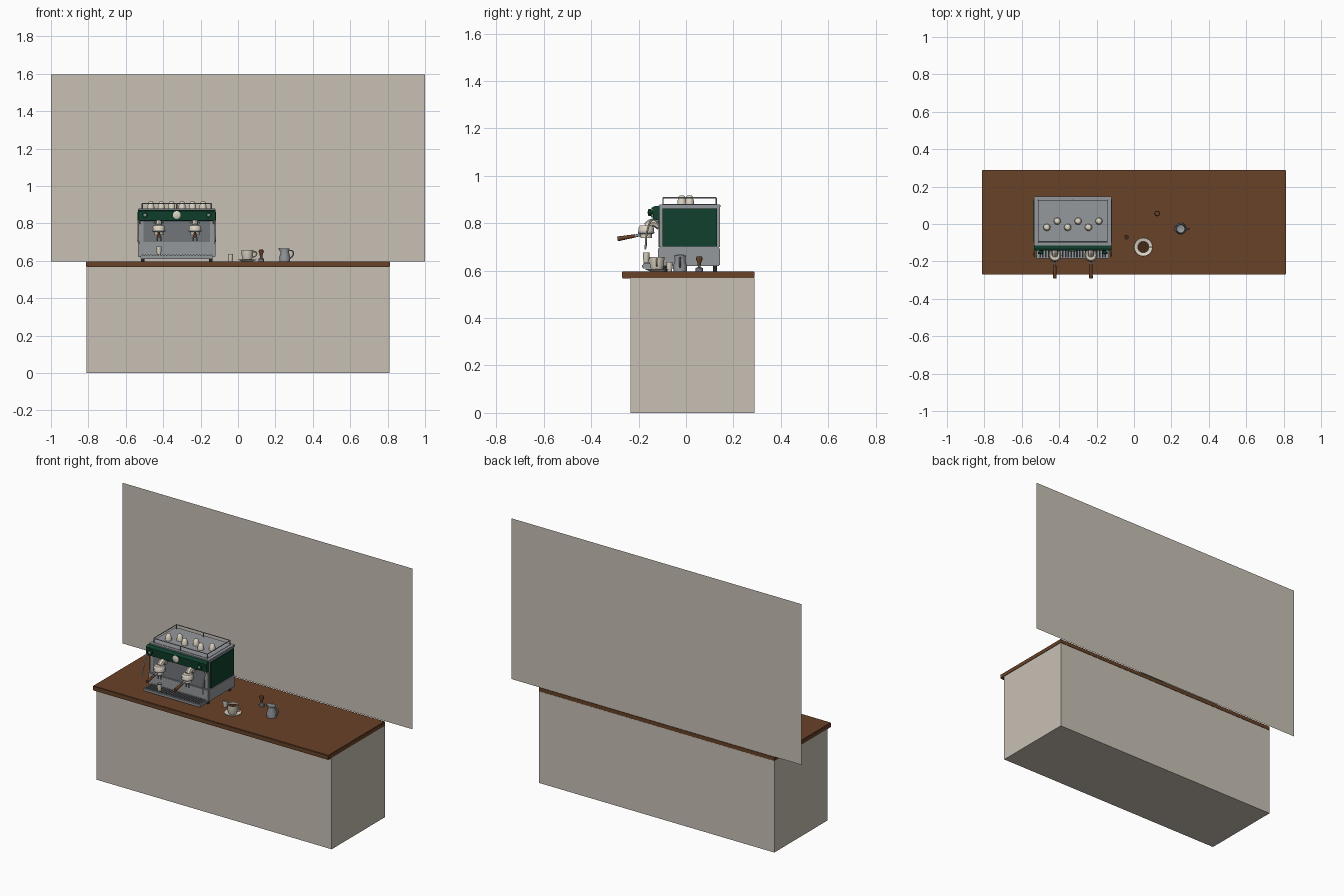
import bpy, bmesh, math
from mathutils import Vector

if "Cube" in bpy.data.objects:
    bpy.data.objects.remove(bpy.data.objects["Cube"])


def material(name, r, g, b):
    m = bpy.data.materials.new(name)
    m.diffuse_color = (r, g, b, 1)
    m.use_nodes = True
    m.node_tree.nodes["Principled BSDF"].inputs["Base Color"].default_value = m.diffuse_color
    return m


PLASTER = material("warm plaster", 0.58, 0.53, 0.46)
WOOD = material("brown wood", 0.138, 0.054, 0.021)
STEEL = material("steel", 0.30, 0.315, 0.335)
SHADE = material("dark steel", 0.17, 0.18, 0.195)
GREEN = material("deep green", 0.005, 0.051, 0.026)
CREAM = material("cream", 0.72, 0.66, 0.55)
DARK = material("near black", 0.02, 0.022, 0.022)
COFFEE = material("coffee", 0.06, 0.022, 0.008)


def add(name, mesh, mat, smooth=False):
    ob = bpy.data.objects.new(name, mesh)
    bpy.context.collection.objects.link(ob)
    mesh.materials.clear()
    mesh.materials.append(mat)
    if smooth:
        bpy.ops.object.select_all(action='DESELECT')
        ob.select_set(True)
        bpy.context.view_layer.objects.active = ob
        bpy.ops.object.shade_smooth_by_angle(angle=math.radians(40))
    return ob


def box(name, x, y, z, mat, bevel=0):
    bm = bmesh.new()
    bmesh.ops.create_cube(bm, size=1)
    for v in bm.verts:
        for i, (lo, hi) in enumerate((x, y, z)):
            v.co[i] = lo if v.co[i] < 0 else hi
    if bevel:
        bmesh.ops.bevel(bm, geom=bm.edges[:], offset=bevel, segments=2, affect='EDGES')
    me = bpy.data.meshes.new(name)
    bm.to_mesh(me)
    bm.free()
    return add(name, me, mat)


def lathe(name, profile, loc, mat, axis=(0, 0, 1), n=24):
    """Turn (radius, height) points around an axis."""
    bm = bmesh.new()
    vs = [bm.verts.new((r, 0, h)) for r, h in profile]
    es = [bm.edges.new(p) for p in zip(vs, vs[1:])]
    bmesh.ops.spin(bm, geom=vs + es, cent=(0, 0, 0), axis=(0, 0, 1),
                   angle=math.tau, steps=n, use_duplicate=False)
    bmesh.ops.remove_doubles(bm, verts=bm.verts[:], dist=1e-5)
    bmesh.ops.recalc_face_normals(bm, faces=bm.faces[:])
    q = Vector((0, 0, 1)).rotation_difference(Vector(axis))
    for v in bm.verts:
        v.co = q @ v.co + Vector(loc)
    me = bpy.data.meshes.new(name)
    bm.to_mesh(me)
    bm.free()
    return add(name, me, mat, True)


def rod(name, a, b, r, mat, r2=None, n=16):
    d = Vector(b) - Vector(a)
    r2 = r if r2 is None else r2
    return lathe(name, [(0, 0), (r, 0), (r2, d.length), (0, d.length)], a, mat, d.normalized(), n)


def tube(name, pts, r, mat, closed=False, smooth=True):
    cu = bpy.data.curves.new(name, 'CURVE')
    cu.dimensions = '3D'
    cu.bevel_depth, cu.bevel_resolution, cu.resolution_u = r, 2, 6
    cu.use_fill_caps = True
    sp = cu.splines.new('BEZIER' if smooth else 'POLY')
    if smooth:
        sp.bezier_points.add(len(pts) - 1)
        for p, co in zip(sp.bezier_points, pts):
            p.co = co
            p.handle_left_type = p.handle_right_type = 'AUTO'
    else:
        sp.points.add(len(pts) - 1)
        for p, co in zip(sp.points, pts):
            p.co = (*co, 1)
    sp.use_cyclic_u = closed
    tmp = bpy.data.objects.new(name + "_path", cu)
    bpy.context.collection.objects.link(tmp)
    deps = bpy.context.evaluated_depsgraph_get()
    me = bpy.data.meshes.new_from_object(tmp.evaluated_get(deps))
    bpy.data.objects.remove(tmp)
    return add(name, me, mat, True)


def prism(name, profile, x, mat):
    """Extrude a (y, z) outline along x."""
    bm = bmesh.new()
    f = bm.faces.new([bm.verts.new((x[0], py, pz)) for py, pz in profile])
    new = bmesh.ops.extrude_face_region(bm, geom=[f])['geom']
    bmesh.ops.translate(bm, vec=(x[1] - x[0], 0, 0),
                        verts=[v for v in new if isinstance(v, bmesh.types.BMVert)])
    bmesh.ops.recalc_face_normals(bm, faces=bm.faces[:])
    me = bpy.data.meshes.new(name)
    bm.to_mesh(me)
    bm.free()
    return add(name, me, mat)


# Room: single-sided wall sheet, cabinet and worktop
wall = bpy.data.meshes.new("back_wall")
wall.from_pydata([(-1, .29, .597), (1, .29, .597), (1, .29, 1.597), (-1, .29, 1.597)], [], [(0, 1, 2, 3)])
add("back_wall", wall, PLASTER)
box("cabinet", (-.81, .81), (-.235, .288), (0, .57), PLASTER)
TOP = .597
box("worktop", (-.812, .812), (-.27, .289), (.568, TOP), WOOD, .003)

# Machine housing
X0, X1, XC = -.535, -.12, -.3275
box("machine_base", (X0, X1), (-.118, .143), (.62, .698), STEEL, .004)
box("machine_body", (X0 + .004, X1 - .004), (-.112, .143), (.696, .872), STEEL, .004)
box("front_panel", (X0 + .03, X1 - .03), (-.116, -.11), (.70, .815), SHADE)
box("top_plate", (X0, X1), (-.115, .147), (.868, .879), STEEL, .003)
box("cup_tray", (X0 + .022, X1 - .022), (-.095, .127), (.878, .881), STEEL)
for side, x in (("left", X0), ("right", X1)):
    box(side + "_side_panel", (x - .003, x + .003), (-.10, .13), (.702, .862), GREEN)
    for y in (-.09, .122):
        rod("foot", (XC + (x - XC) * .88, y, TOP), (XC + (x - XC) * .88, y, .622), .009, DARK)

# Control band with badge, knobs and buttons
prism("control_band", [(-.112, .812), (-.138, .815), (-.143, .866), (-.132, .873), (-.112, .873)],
      (X0, X1), GREEN)
lathe("round_badge", [(0, 0), (.021, 0), (.021, .006), (.016, .009), (0, .009)],
      (XC, -.139, .845), CREAM, (0, -1, 0))
for x in (-.498, -.157):
    lathe("steam_knob", [(0, 0), (.008, 0), (.008, .008), (.015, .008), (.015, .02), (0, .022)],
          (x, -.139, .845), GREEN, (0, -1, 0), 12)
    lathe("knob_cap", [(0, 0), (.007, 0), (0, .003)], (x, -.160, .845), STEEL, (0, -1, 0), 12)
GROUPS = (-.423, -.23)
for gx in GROUPS:
    for i in range(4):
        bx = gx - .0225 + i * .015
        box("button", (bx - .005, bx + .005), (-.119, -.115), (.80, .808), GREEN)

# Rail round the cup tray
rx, ry = (-.512, -.143), (-.097, .127)
corners = [(rx[0], ry[0]), (rx[1], ry[0]), (rx[1], ry[1]), (rx[0], ry[1])]
tube("cup_rail", [(x, y, .907) for x, y in corners], .003, STEEL, True, False)
for x, y in corners + [(XC, ry[0]), (XC, ry[1])]:
    rod("rail_post", (x, y, .878), (x, y, .907), .003, STEEL, n=8)

# Upturned cups on the tray
for i in range(6):
    lathe("stacked_cup", [(.019, 0), (.018, .014), (.012, .034), (.009, .036), (0, .036)],
          (-.466 + i * .0557, -.018 if i % 2 == 0 else .015, .881), CREAM, n=16)

# Brew groups, filter holders and spouts
for gx in GROUPS:
    tube("group_neck", [(gx, -.112, .79), (gx, -.14, .803), (gx, -.168, .785)], .017, CREAM)
    lathe("group_head", [(0, 0), (.024, 0), (.024, .016), (.032, .018), (.033, .042), (.026, .052), (0, .054)],
          (gx, -.168, .738), CREAM)
    lathe("group_collar", [(.0335, 0), (.0345, .002), (.0345, .006), (.0335, .008)],
          (gx, -.168, .757), STEEL)
    rod("holder_neck", (gx, -.19, .752), (gx, -.222, .745), .006, STEEL)
    rod("holder_handle", (gx, -.215, .747), (gx, -.289, .734), .007, WOOD, .010)
    for s in (-1, 1):
        tube("spout", [(gx, -.168, .738), (gx + s * .008, -.168, .728), (gx + s * .009, -.168, .705)], .004, STEEL)

# Steam wands on both sides
for s in (-1, 1):
    x = XC + s * .196
    tube("steam_wand", [(x, -.115, .80), (x + s * .008, -.14, .815), (x + s * .01, -.16, .78), (x + s * .008, -.172, .69)],
         .004, CREAM)

# Drip tray with slats
box("drip_tray", (-.522, -.133), (-.185, -.11), (.610, .628), STEEL, .003)
box("drip_well", (-.514, -.141), (-.179, -.117), (.627, .630), DARK)
for i in range(25):
    x = -.510 + i * .0152
    box("tray_slat", (x - .0035, x + .0035), (-.18, -.116), (.629, .634), STEEL)


def cup(name, x, y, z, r, h, mat, fill):
    """Open tapered vessel with a filled surface."""
    lathe(name, [(0, 0), (r * .7, 0), (r * .92, h * .35), (r, h), (r * .88, h), (r * .8, h * .4), (0, h * .3)],
          (x, y, z), mat)
    if fill:
        lathe(name + "_drink", [(0, 0), (r * .89, 0)], (x, y, z + h * .82), fill)


# Cup under the left group and the small shot cup on the worktop
cup("brewing_cup", -.423, -.168, .634, .014, .042, CREAM, COFFEE)
cup("shot_cup", -.04, -.07, TOP, .014, .040, CREAM, COFFEE)

# Coffee cup on a saucer
lathe("saucer", [(0, 0), (.028, 0), (.05, .009), (.049, .011), (.028, .004), (0, .004)], (.05, -.123, TOP), CREAM)
cup("coffee_cup", .05, -.123, TOP + .004, .032, .056, CREAM, COFFEE)
tube("cup_handle", [(.079, -.123, .648), (.097, -.123, .646), (.096, -.123, .628), (.076, -.123, .620)], .0035, CREAM)

# Tamper
lathe("tamper_base", [(0, 0), (.015, 0), (.015, .014), (.006, .018), (.006, .026), (0, .026)], (.124, .056, TOP), SHADE)
lathe("tamper_handle", [(0, .024), (.007, .024), (.008, .036), (.014, .052), (.012, .062), (0, .064)],
      (.124, .056, TOP), WOOD)

# Milk pitcher, its rim pulled out into a spout
jug = lathe("milk_pitcher", [(0, 0), (.028, 0), (.030, .02), (.022, .048), (.025, .068),
                             (.023, .068), (.020, .048), (.027, .02), (0, .004)], (.25, -.025, TOP), STEEL)
for v in jug.data.vertices:
    if v.co.z > TOP + .06 and v.co.x < .231:
        v.co.x -= .010
        v.co.z += .003
tube("pitcher_handle", [(.272, -.025, .655), (.292, -.025, .652), (.293, -.025, .628), (.276, -.025, .613)], .0035, STEEL)
